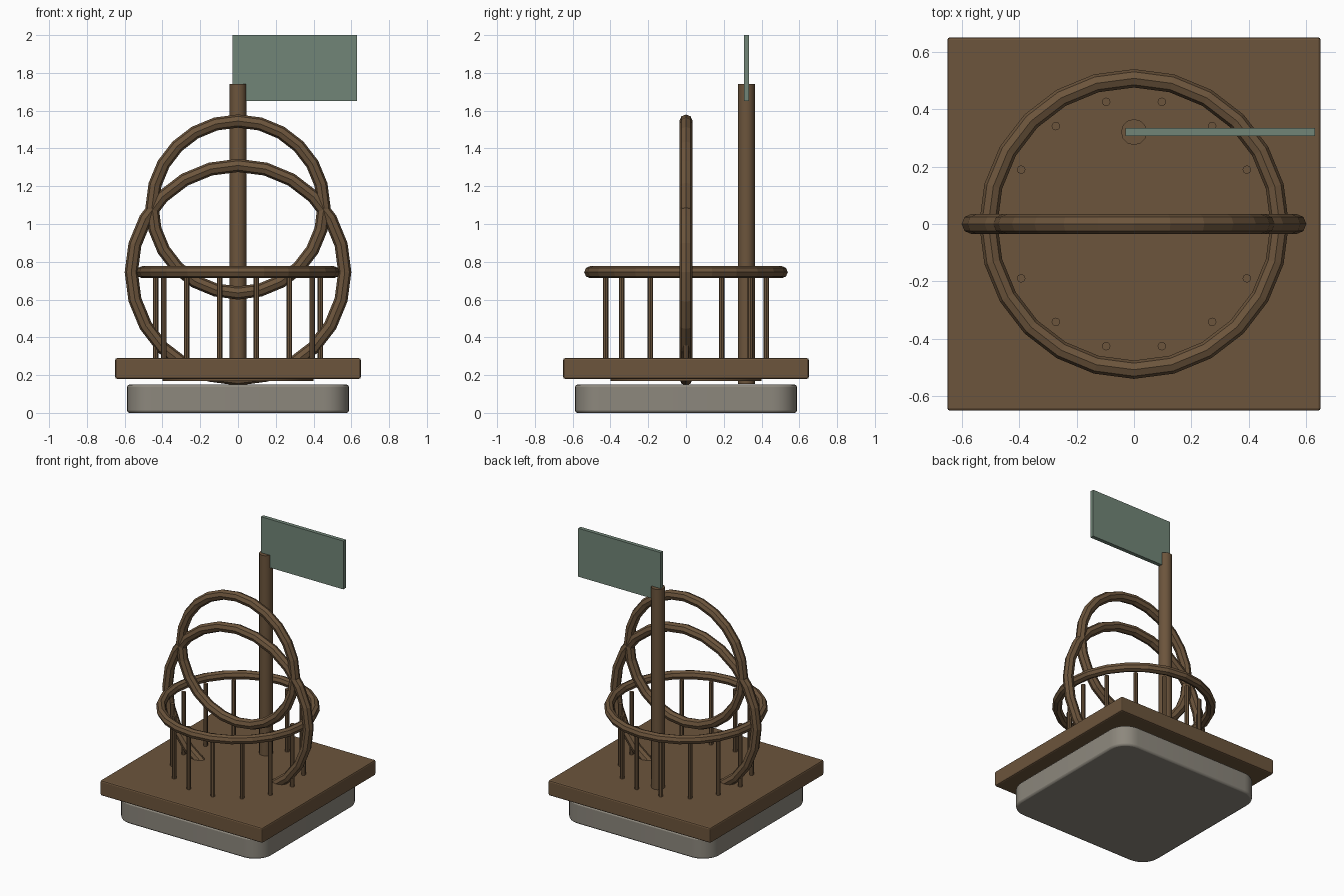
import bpy, bmesh, math
from mathutils import Matrix

if "Cube" in bpy.data.objects:
    bpy.data.objects.remove(bpy.data.objects["Cube"])


def material(name, rgb):
    m = bpy.data.materials.new(name)
    m.diffuse_color = (*rgb, 1)
    m.use_nodes = True
    m.node_tree.nodes["Principled BSDF"].inputs["Base Color"].default_value = m.diffuse_color
    return m


WOOD = material("brown wood", (0.150, 0.090, 0.045))
STONE = material("grey stone", (0.265, 0.245, 0.205))
CLOTH = material("grey green", (0.165, 0.235, 0.185))


def finish(ob, name, mat, smooth=False):
    ob.name = name
    ob.data.materials.append(mat)
    if smooth:
        bpy.ops.object.shade_smooth_by_angle(angle=math.radians(40))
    return ob


def box(name, lo, hi, mat, corner=0, edge=0):
    """Box with optional rounded upright corners and a small edge bevel."""
    bm = bmesh.new()
    size = [b - a for a, b in zip(lo, hi)]
    mid = [(a + b) / 2 for a, b in zip(lo, hi)]
    bmesh.ops.create_cube(bm, size=1, matrix=Matrix.Translation(mid) @ Matrix.Diagonal((*size, 1)))
    if corner:
        upright = [e for e in bm.edges if abs(e.verts[0].co.z - e.verts[1].co.z) > 0.01]
        bmesh.ops.bevel(bm, geom=upright, offset=corner, segments=8, profile=0.5, affect='EDGES')
    me = bpy.data.meshes.new(name)
    bm.to_mesh(me)
    bm.free()
    ob = bpy.data.objects.new(name, me)
    bpy.context.collection.objects.link(ob)
    bpy.ops.object.select_all(action='DESELECT')
    ob.select_set(True)
    bpy.context.view_layer.objects.active = ob
    if edge:
        b = ob.modifiers.new("edge bevel", 'BEVEL')
        b.width, b.segments = edge, 2
        b.limit_method, b.angle_limit = 'ANGLE', math.radians(40)
    return finish(ob, name, mat, bool(corner))


def rod(name, x, y, z0, z1, r, sides, mat=WOOD):
    bpy.ops.mesh.primitive_cylinder_add(vertices=sides, radius=r, depth=z1 - z0,
                                        location=(x, y, (z0 + z1) / 2))
    return finish(bpy.context.object, name, mat, True)


def ring(name, z, major, minor, upright):
    bpy.ops.mesh.primitive_torus_add(major_segments=24, minor_segments=8,
                                     major_radius=major, minor_radius=minor, location=(0, 0, z),
                                     rotation=(math.pi / 2 if upright else 0, 0, 0))
    return finish(bpy.context.object, name, WOOD)


# Stone foot, wooden deck and the low hub between them
box("stone_base", (-0.587, -0.587, 0), (0.587, 0.587, 0.15), STONE, corner=0.13, edge=0.012)
box("deck", (-0.65, -0.65, 0.18), (0.65, 0.65, 0.29), WOOD, edge=0.01)
rod("hub", 0, 0, 0.168, 0.25, 0.4, 24)

# Hoops
ring("large_hoop", 0.745, 0.565, 0.035, True)
ring("upper_hoop", 1.09, 0.455, 0.035, True)
ring("rail_hoop", 0.745, 0.507, 0.032, False)

# Balusters
for i in range(14):
    a = 2 * math.pi * i / 14
    rod(f"baluster_{i + 1}", 0.436 * math.cos(a), 0.436 * math.sin(a), 0.25, 0.74, 0.015, 8)

# Pole and flag
rod("pole", 0, 0.32, 0.152, 1.74, 0.045, 12)
box("flag", (-0.03, 0.306, 1.65), (0.63, 0.334, 2.0), CLOTH)
